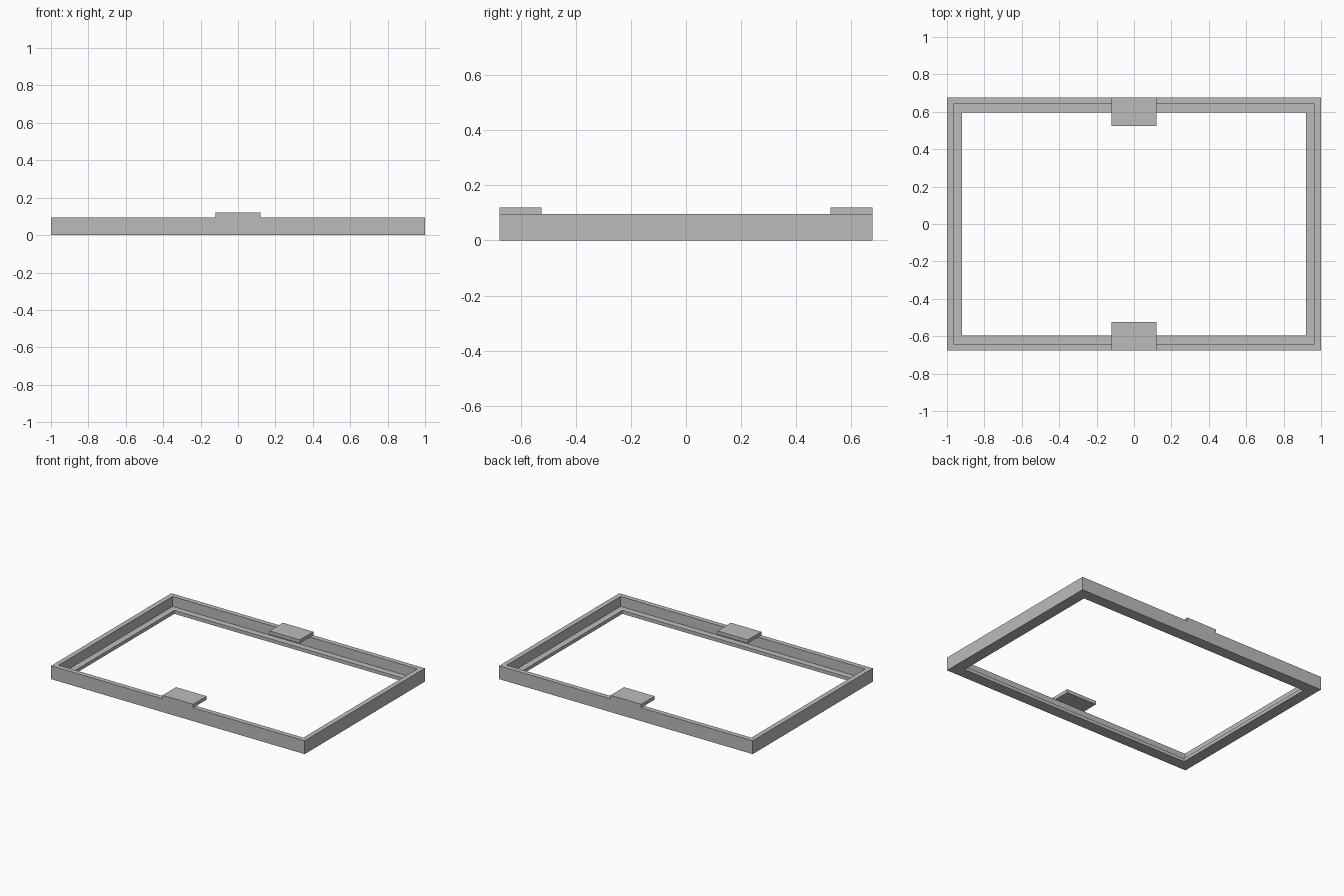
import bpy
import bmesh

cube = bpy.data.objects.get("Cube")
if cube:
    bpy.data.objects.remove(cube, do_unlink=True)

HALF_X, HALF_Y = 1.0, 0.677
WALL, LEDGE = 0.035, 0.08          # insets of the wall and ledge inner faces
WALL_TOP, LEDGE_TOP, TAB_TOP = 0.095, 0.024, 0.12
TAB_HALF, TAB_DEPTH = 0.12, 0.152

grey = bpy.data.materials.new("plain grey")
grey.use_nodes = True
colour = (0.5, 0.5, 0.5, 1)
grey.diffuse_color = colour
grey.node_tree.nodes["Principled BSDF"].inputs["Base Color"].default_value = colour


def finish(name, bm):
    bmesh.ops.recalc_face_normals(bm, faces=bm.faces)
    mesh = bpy.data.meshes.new(name)
    bm.to_mesh(mesh)
    bm.free()
    mesh.materials.append(grey)
    obj = bpy.data.objects.new(name, mesh)
    bpy.context.collection.objects.link(obj)
    return obj


# Frame: an L-shaped section carried round a rectangle with mitred corners
section = [(0, 0), (0, WALL_TOP), (WALL, WALL_TOP),
           (WALL, LEDGE_TOP), (LEDGE, LEDGE_TOP), (LEDGE, 0)]
bm = bmesh.new()
rings = []
for sx, sy in ((-1, -1), (1, -1), (1, 1), (-1, 1)):
    rings.append([bm.verts.new((sx * (HALF_X - d), sy * (HALF_Y - d), z))
                  for d, z in section])
for i, ring in enumerate(rings):
    following = rings[(i + 1) % len(rings)]
    for j in range(len(section)):
        k = (j + 1) % len(section)
        bm.faces.new((ring[j], following[j], following[k], ring[k]))
finish("frame", bm)

# Retaining tabs: flat plates on the front and back walls, reaching inwards
for name, side in (("front_tab", -1), ("back_tab", 1)):
    bm = bmesh.new()
    bmesh.ops.create_cube(bm, size=1)
    bmesh.ops.scale(bm, vec=(2 * TAB_HALF, TAB_DEPTH, TAB_TOP - WALL_TOP), verts=bm.verts)
    bmesh.ops.translate(bm, vec=(0, side * (HALF_Y - TAB_DEPTH / 2), (TAB_TOP + WALL_TOP) / 2),
                        verts=bm.verts)
    finish(name, bm)
